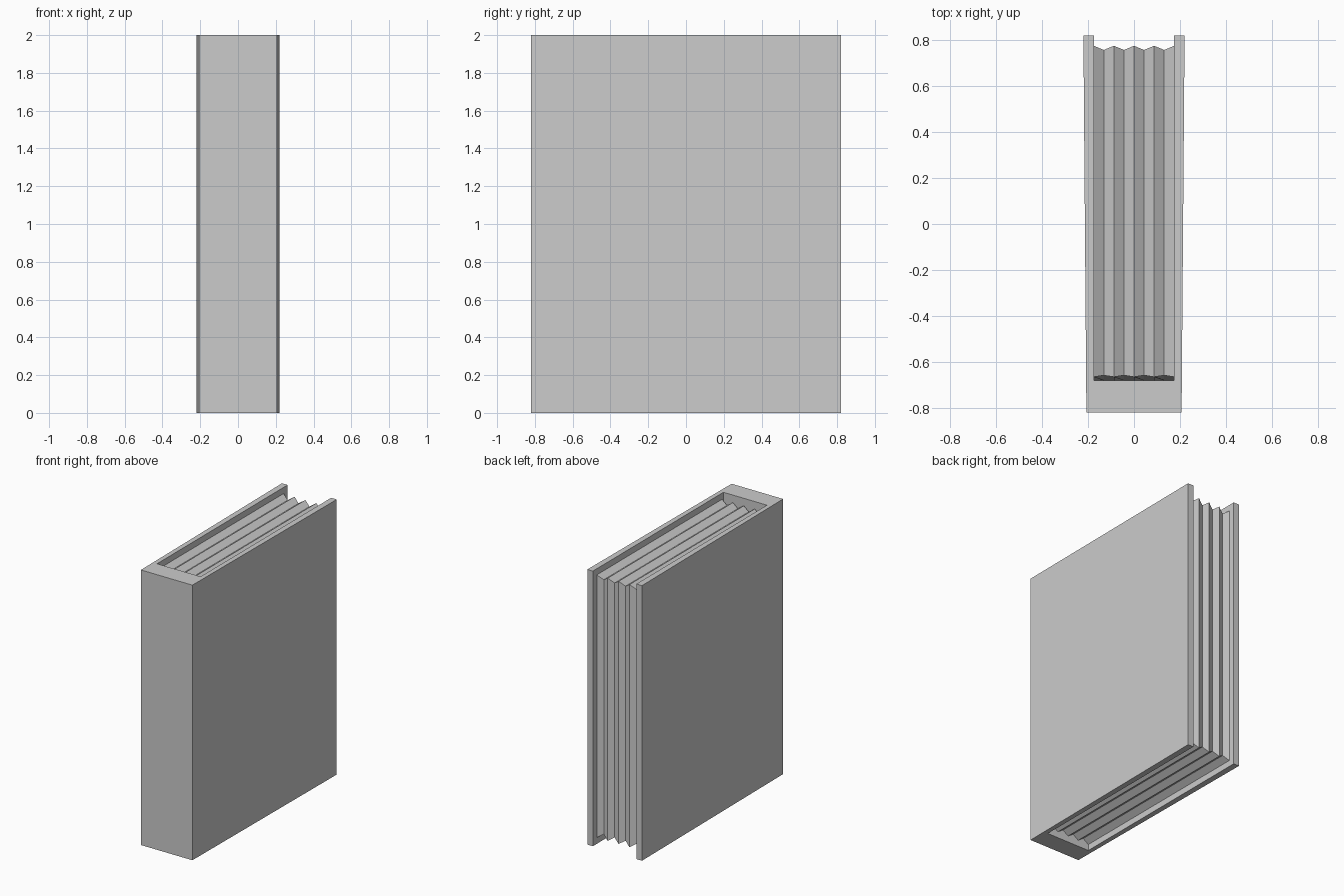
import bpy

if "Cube" in bpy.data.objects:
    bpy.data.objects.remove(bpy.data.objects["Cube"])


def mesh_object(name, verts, faces):
    mesh = bpy.data.meshes.new(name)
    mesh.from_pydata(verts, [], faces)
    mesh.validate()
    mesh.update()
    obj = bpy.data.objects.new(name, mesh)
    bpy.context.collection.objects.link(obj)
    return obj


# Hard cover: half of the U-shaped plan, mirrored, then extruded upwards
half = [(0.207, -0.82), (0.22, 0.82), (0.175, 0.82), (0.175, -0.68)]
plan = half + [(-x, y) for x, y in reversed(half)]
n = len(plan)
verts = [(x, y, z) for z in (0, 2) for x, y in plan]
faces = [(i, (i + 1) % n, (i + 1) % n + n, i + n) for i in range(n)]
# Caps split into right board, left board and spine
for low in (True, False):
    for cap in ((0, 1, 2, 3), (4, 5, 6, 7), (0, 3, 4, 7)):
        faces.append(cap[::-1] if low else tuple(i + n for i in cap))
mesh_object("cover", verts, faces)

# Page block: rectangular rings across the thickness, alternately
# full size and inset, giving pleats on the top, bottom and outer edge
steps = 8
verts, faces = [], []
for i in range(steps + 1):
    x = -0.175 + 0.35 * i / steps
    valley = i % 2
    out = 0.757 if valley else 0.775
    top, bottom = (1.925, 0.075) if valley else (1.955, 0.045)
    back_top = -0.658 if valley else -0.665
    verts += [(x, -0.68, bottom), (x, out, bottom), (x, out, top), (x, back_top, top)]
for i in range(steps):
    for k in range(4):
        a, b = i * 4 + k, i * 4 + (k + 1) % 4
        faces.append((a, a + 4, b + 4, b))
faces += [(0, 1, 2, 3), tuple(steps * 4 + k for k in (3, 2, 1, 0))]
mesh_object("pages", verts, faces)

# Consistent outward normals
import bmesh
for obj in bpy.context.collection.objects:
    bm = bmesh.new()
    bm.from_mesh(obj.data)
    bmesh.ops.recalc_face_normals(bm, faces=bm.faces)
    bm.to_mesh(obj.data)
    bm.free()
